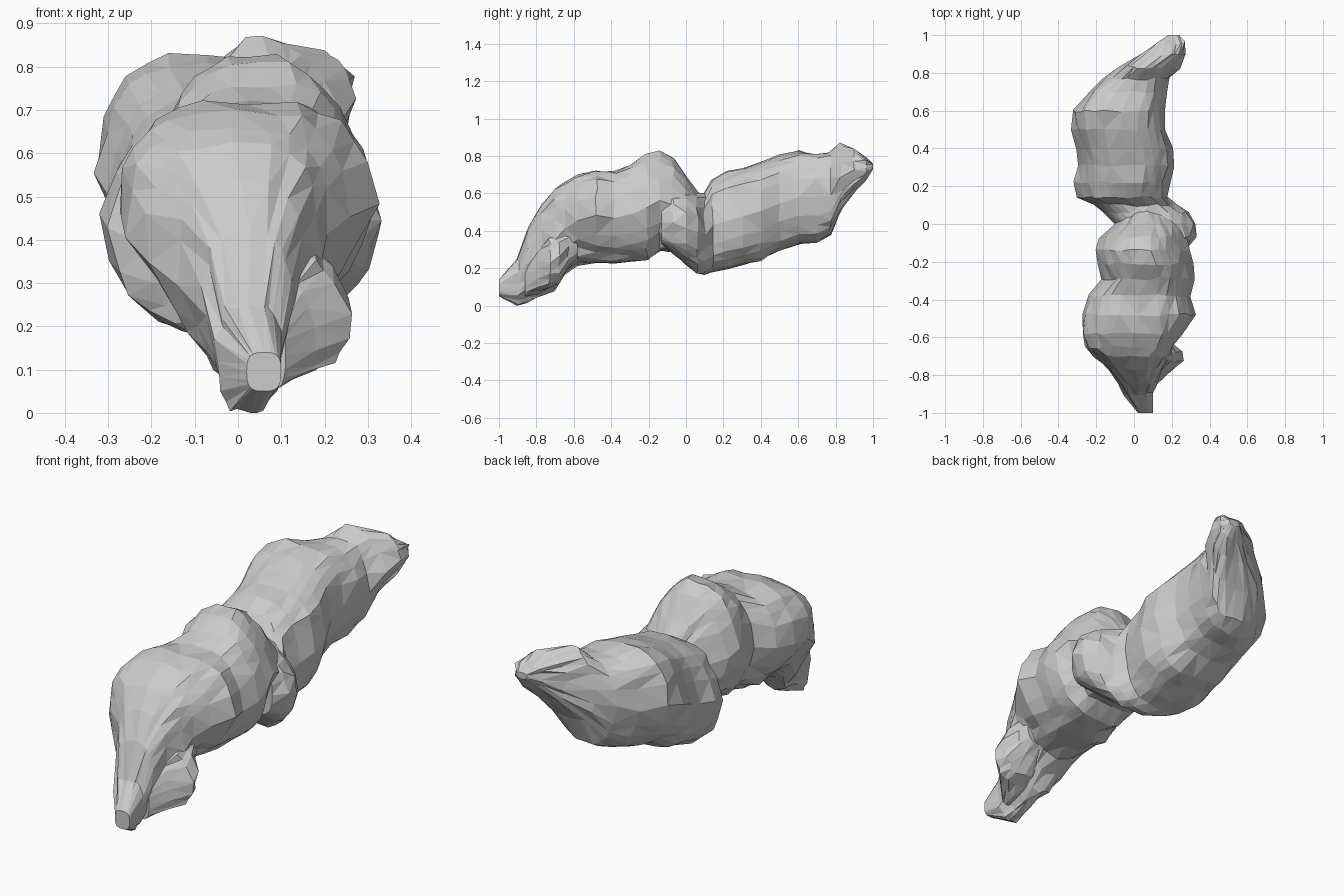
import bpy, bmesh, random
from math import sin, cos, tau, copysign

random.seed(4)
SIDES = 24


def power(v, e):
    return copysign(abs(v) ** e, v)


def loft(name, rows, jitter=0.008, centre=0.04, square=0.66):
    """Rows: y, left x, right x, bottom z, top z, bottom taper, top taper."""
    bm = bmesh.new()
    rings = []
    for k, (y, x0, x1, z0, z1, low, high) in enumerate(rows):
        ring = []
        j = jitter if 0 < k < len(rows) - 1 else 0
        pivot = min(max(centre, x0), x1)
        for i in range(SIDES):
            a = tau * i / SIDES
            u, w = power(cos(a), square), power(sin(a), square)
            x = (x0 + x1) / 2 + (x1 - x0) / 2 * u
            z = (z0 + z1) / 2 + (z1 - z0) / 2 * w
            f = 1 - (1 - (low if w < 0 else high)) * abs(w)
            x = pivot + (x - pivot) * f
            ring.append(bm.verts.new((x + random.uniform(-j, j),
                                      y + random.uniform(-j, j),
                                      max(z + random.uniform(-j, j), 0))))
        rings.append(ring)
    for r, s in zip(rings, rings[1:]):
        for i in range(SIDES):
            n = (i + 1) % SIDES
            bm.faces.new((r[i], r[n], s[n], s[i]))
    bm.faces.new(rings[0])
    bm.faces.new(rings[-1])
    bmesh.ops.recalc_face_normals(bm, faces=bm.faces)
    bmesh.ops.triangulate(bm, faces=bm.faces)
    me = bpy.data.meshes.new(name)
    bm.to_mesh(me)
    bm.free()
    ob = bpy.data.objects.new(name, me)
    bpy.context.collection.objects.link(ob)
    return ob


# Front lobe: narrow snout, boxy shoulder, domed rear
front = loft("lumpy_body", [
    (-1.00, 0.02, 0.10, 0.05, 0.14, 1, 1),
    (-0.90, -0.05, 0.10, 0.00, 0.25, .8, 1),
    (-0.85, -0.08, 0.12, 0.02, 0.42, .6, 1),
    (-0.77, -0.14, 0.15, 0.05, 0.54, .4, 1),
    (-0.70, -0.21, 0.19, 0.08, 0.62, .4, 1),
    (-0.65, -0.26, 0.21, 0.16, 0.66, .45, .95),
    (-0.58, -0.275, 0.25, 0.22, 0.70, .5, .93),
    (-0.48, -0.275, 0.33, 0.23, 0.72, .6, .85),
    (-0.38, -0.24, 0.30, 0.22, 0.72, .7, .85),
    (-0.29, -0.17, 0.325, 0.235, 0.76, .75, .75),
    (-0.21, -0.20, 0.32, 0.24, 0.815, .8, .62),
    (-0.14, -0.21, 0.29, 0.29, 0.83, .8, .57),
    (-0.07, -0.18, 0.29, 0.28, 0.79, .8, .57),
    (0.00, -0.10, 0.27, 0.28, 0.69, .8, .65),
    (0.06, -0.04, 0.22, 0.32, 0.60, .8, .7),
    (0.10, 0.02, 0.16, 0.40, 0.52, 1, 1)], centre=0.02)

# Rear lobe: neck joint on the right, full barrel, tail swept right and up
rear = loft("rear_lobe", [
    (-0.13, 0.08, 0.28, 0.33, 0.56, 1, 1),
    (-0.07, -0.02, 0.325, 0.28, 0.60, .9, .9),
    (0.00, -0.10, 0.33, 0.22, 0.61, .75, .85),
    (0.06, -0.16, 0.29, 0.175, 0.60, .75, .85),
    (0.10, -0.22, 0.22, 0.165, 0.60, .8, .8),
    (0.14, -0.31, 0.18, 0.18, 0.68, .8, .75),
    (0.22, -0.32, 0.19, 0.19, 0.72, .85, .75),
    (0.31, -0.29, 0.21, 0.22, 0.74, .88, .85),
    (0.40, -0.31, 0.20, 0.24, 0.77, .82, .85),
    (0.50, -0.33, 0.165, 0.30, 0.805, .75, .88),
    (0.60, -0.33, 0.165, 0.33, 0.83, .72, .9),
    (0.70, -0.24, 0.18, 0.34, 0.81, .75, .9),
    (0.77, -0.16, 0.19, 0.38, 0.815, .75, .8),
    (0.83, -0.09, 0.24, 0.51, 0.865, .8, .5),
    (0.90, 0.04, 0.27, 0.61, 0.835, .9, .95),
    (0.96, 0.12, 0.27, 0.68, 0.79, 1, 1),
    (1.00, 0.18, 0.24, 0.73, 0.76, 1, 1)])

# Foot ridge running down the lower right of the snout
foot = loft("foot", [
    (-0.86, 0.03, 0.11, 0.05, 0.22, 1, 1),
    (-0.79, 0.00, 0.18, 0.07, 0.32, 1, .8),
    (-0.73, 0.00, 0.265, 0.09, 0.38, .9, .65),
    (-0.68, 0.00, 0.255, 0.12, 0.42, .9, .7),
    (-0.63, 0.00, 0.20, 0.20, 0.44, .9, .9),
    (-0.58, 0.02, 0.18, 0.25, 0.44, 1, 1)], centre=0.02)

# Merge the lobes into one skin
for part in (rear, foot):
    mod = front.modifiers.new("join_" + part.name, 'BOOLEAN')
    mod.operation = 'UNION'
    mod.solver = 'EXACT'
    mod.object = part
bpy.context.view_layer.update()
merged = bpy.data.meshes.new_from_object(
    front.evaluated_get(bpy.context.evaluated_depsgraph_get()))
front.modifiers.clear()
front.data = merged
for part in (rear, foot):
    bpy.data.objects.remove(part)
